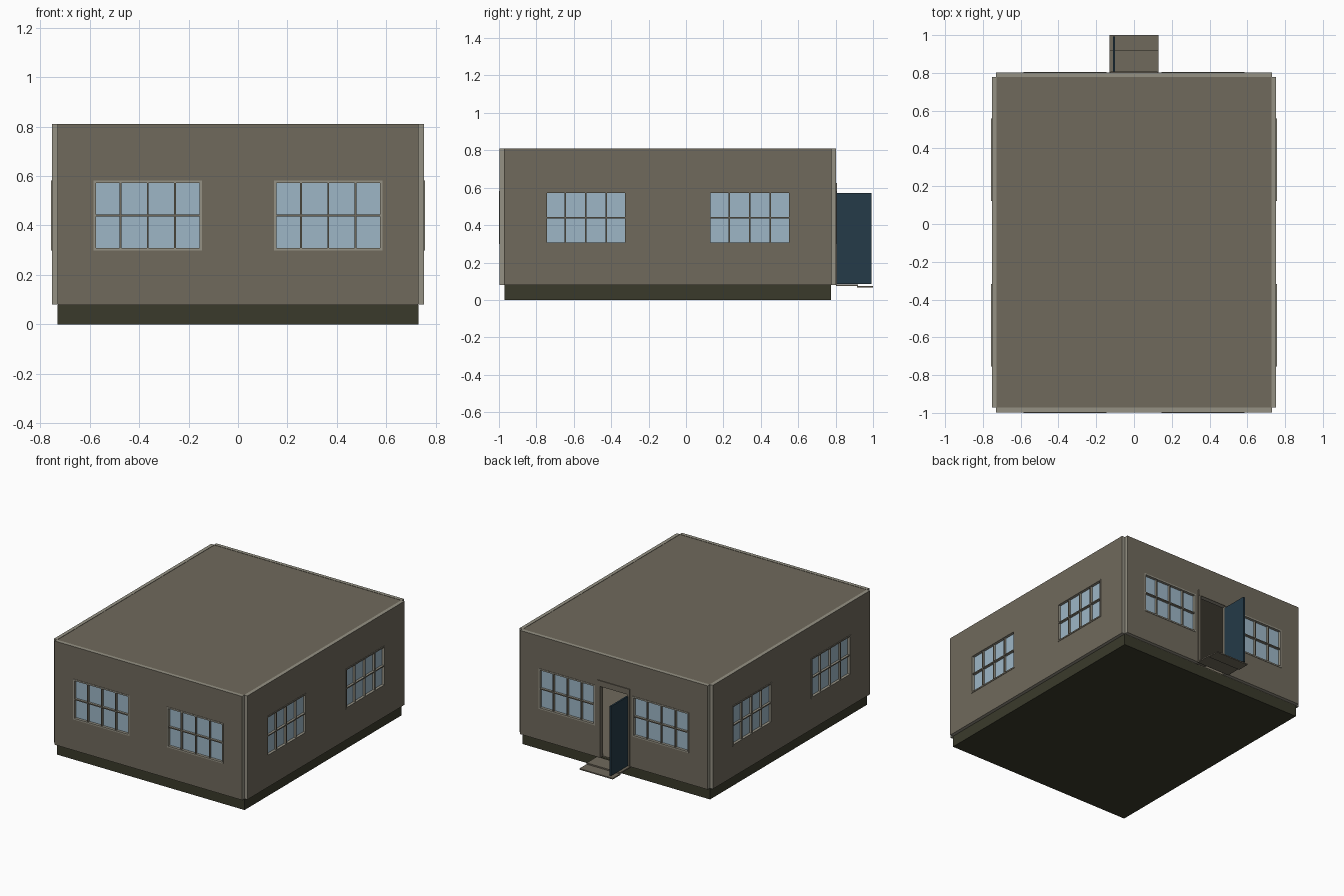
import bpy, bmesh
from math import pi
from mathutils import Matrix, Vector

cube = bpy.data.objects.get("Cube")
if cube:
    bpy.data.objects.remove(cube, do_unlink=True)


def material(name, rgb):
    m = bpy.data.materials.new(name)
    m.use_nodes = True
    m.diffuse_color = (*rgb, 1)
    bsdf = next(n for n in m.node_tree.nodes if n.type == "BSDF_PRINCIPLED")
    bsdf.inputs["Base Color"].default_value = (*rgb, 1)
    return m


BROWN = material("wall_brown", (0.162, 0.143, 0.107))
GREY = material("trim_grey", (0.30, 0.285, 0.23))
OLIVE = material("base_olive", (0.042, 0.042, 0.024))
GLASS = material("glass_blue", (0.34, 0.47, 0.565))
TEAL = material("door_teal", (0.018, 0.043, 0.065))

CY = -0.0975           # middle of the house from front to back
BOTTOM, TOP = 0.08, 0.81
THICK = 0.025


def finish(name, bm, mats, matrix=Matrix()):
    bmesh.ops.recalc_face_normals(bm, faces=bm.faces)
    mesh = bpy.data.meshes.new(name)
    bm.to_mesh(mesh)
    bm.free()
    for m in mats:
        mesh.materials.append(m)
    ob = bpy.data.objects.new(name, mesh)
    ob.matrix_world = matrix
    bpy.context.collection.objects.link(ob)
    return ob


def add_box(bm, lo, hi, index=0):
    lo, hi = Vector(lo), Vector(hi)
    mat = Matrix.Translation((lo + hi) / 2) @ Matrix.Diagonal((*(hi - lo), 1))
    verts = bmesh.ops.create_cube(bm, size=1, matrix=mat)["verts"]
    for f in {f for v in verts for f in v.link_faces}:
        f.material_index = index


def box(name, lo, hi, mat):
    bm = bmesh.new()
    add_box(bm, lo, hi)
    return finish(name, bm, [mat])


def wall(name, half, openings, matrix):
    """Panel with rectangular openings; local -y is the outside."""
    us = sorted({-half, half, *(u for o in openings for u in o[:2])})
    zs = sorted({BOTTOM, TOP, *(z for o in openings for z in o[2:])})
    bm = bmesh.new()
    for u0, u1 in zip(us, us[1:]):
        for z0, z1 in zip(zs, zs[1:]):
            u, z = (u0 + u1) / 2, (z0 + z1) / 2
            if any(a < u < b and c < z < d for a, b, c, d in openings):
                continue
            bm.faces.new([bm.verts.new(p) for p in
                          ((u0, 0, z0), (u1, 0, z0), (u1, 0, z1), (u0, 0, z1))])
    bmesh.ops.remove_doubles(bm, verts=bm.verts, dist=0.0001)
    ext = bmesh.ops.extrude_face_region(bm, geom=bm.faces[:], use_keep_orig=True)
    for v in ext["geom"]:
        if isinstance(v, bmesh.types.BMVert):
            v.co.y += THICK
    bm.normal_update()
    # brown on the broad faces, grey on the cut edges
    for f in bm.faces:
        f.material_index = 0 if abs(f.normal.y) > 0.5 else 1
    finish(name, bm, [BROWN, GREY], matrix)


def window(name, opening, matrix, casing):
    """Casing, glazing bars and glass for one opening."""
    u0, u1, z0, z1 = opening
    w, bar, out, back = 0.01, 0.004, -0.003, 0.016
    bm = bmesh.new()
    add_box(bm, (u0, out, z0), (u1, back, z0 + w))
    add_box(bm, (u0, out, z1 - w), (u1, back, z1))
    add_box(bm, (u0, out, z0 + w), (u0 + w, back, z1 - w))
    add_box(bm, (u1 - w, out, z0 + w), (u1, back, z1 - w))
    bm.normal_update()
    for f in bm.faces:
        f.material_index = casing if f.normal.y < -0.5 else 0
    frame = set(bm.faces)
    for i in (1, 2, 3):
        u = u0 + (u1 - u0) * i / 4
        add_box(bm, (u - bar, 0.001, z0 + w), (u + bar, back, z1 - w))
    z = (z0 + z1) / 2
    add_box(bm, (u0 + w, 0, z - bar), (u1 - w, back, z + bar))
    bm.normal_update()
    for f in set(bm.faces) - frame:
        f.material_index = 1 if f.normal.y < -0.5 else 0
    add_box(bm, (u0, back, z0), (u1, back + 0.005, z1), 2)
    finish(name, bm, [GREY, BROWN, GLASS], matrix)


# Foundation, floor and roof
box("foundation", (-0.73, -0.97, 0), (0.73, 0.775, BOTTOM - 0.001), OLIVE)
box("floor", (-0.728, -0.97, BOTTOM - 0.001), (0.728, 0.775, BOTTOM + 0.004), BROWN)
box("roof", (-0.728, -0.972, TOP - 0.03), (0.728, 0.777, TOP - 0.002), BROWN)

# Four walls with two windows each; the back one also has the doorway
FRONT, SIDE = (0.73, 0.8995, 0.365), (0.8745, 0.753, 0.438)
DOORWAY = (-0.108, 0.108, BOTTOM, 0.585)
for name, angle, (half, dist, centre) in (
        ("front", 0, FRONT), ("left", pi / 2, SIDE),
        ("back", pi, FRONT), ("right", -pi / 2, SIDE)):
    matrix = (Matrix.Translation((0, CY, 0)) @ Matrix.Rotation(angle, 4, "Z")
              @ Matrix.Translation((0, -dist, 0)))
    panes = [(c - 0.219, c + 0.219, 0.298, 0.582) for c in (-centre, centre)]
    doors = [DOORWAY] if name == "back" else []
    wall(name + "_wall", half, panes + doors, matrix)
    for i, opening in enumerate(panes):
        window(f"{name}_window_{i + 1}", opening, matrix,
               1 if half == SIDE[0] else 0)

# Door casing around the doorway
bm = bmesh.new()
for side in (-1, 1):
    x = side * 0.115
    add_box(bm, (x - 0.01, 0.775, BOTTOM), (x + 0.01, 0.807, 0.585))
add_box(bm, (-0.125, 0.775, 0.585), (0.125, 0.808, 0.625))
finish("door_casing", bm, [BROWN])

# Open door and the two thin entrance steps
box("open_door", (-0.112, 0.803, 0.084), (-0.1, 0.993, 0.572), TEAL)
box("upper_step", (-0.13, 0.803, 0.074), (0.13, 0.92, 0.083), BROWN)
box("lower_step", (-0.13, 0.915, 0.066), (0.13, 1.0, 0.074), BROWN)
